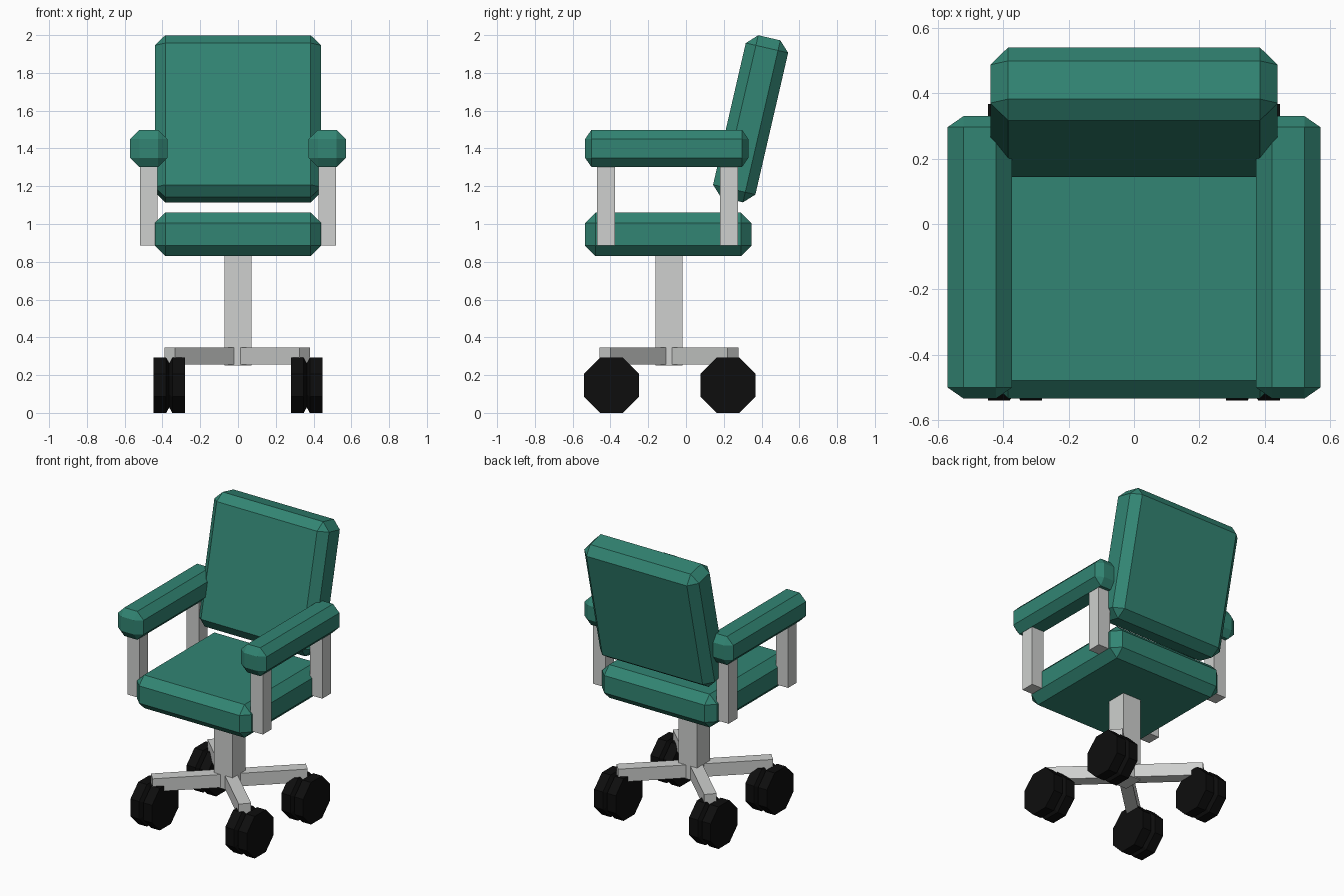
import bpy, bmesh, math
from mathutils import Matrix, Vector

if "Cube" in bpy.data.objects:
    bpy.data.objects.remove(bpy.data.objects["Cube"])


def material(name, rgb):
    m = bpy.data.materials.new(name)
    m.diffuse_color = (*rgb, 1)
    m.use_nodes = True
    m.node_tree.nodes["Principled BSDF"].inputs["Base Color"].default_value = m.diffuse_color
    return m


GREEN = material("green upholstery", (0.032, 0.235, 0.172))
METAL = material("light grey metal", (0.62, 0.63, 0.62))
BLACK = material("black rubber", (0.004, 0.004, 0.004))


def finish(bm, name, mat, loc, rot=(0, 0, 0)):
    bmesh.ops.recalc_face_normals(bm, faces=bm.faces[:])
    mesh = bpy.data.meshes.new(name)
    bm.to_mesh(mesh)
    bm.free()
    mesh.materials.append(mat)
    ob = bpy.data.objects.new(name, mesh)
    ob.location, ob.rotation_euler = loc, rot
    bpy.context.collection.objects.link(ob)
    return ob


def box(name, mat, loc, size, bevel=None, rot=(0, 0, 0)):
    """Box with an optional chamfer given separately for x, y and z."""
    bm = bmesh.new()
    bmesh.ops.create_cube(bm, size=1)
    if bevel:
        bmesh.ops.scale(bm, vec=Vector([s / b for s, b in zip(size, bevel)]), verts=bm.verts)
        bmesh.ops.bevel(bm, geom=bm.edges[:], offset=1, segments=1,
                        affect='EDGES', profile=0.5)
        bmesh.ops.scale(bm, vec=Vector(bevel), verts=bm.verts)
    else:
        bmesh.ops.scale(bm, vec=Vector(size), verts=bm.verts)
    return finish(bm, name, mat, loc, rot)


def wheel(name, loc, radius):
    """Octagonal wheel along x, with a narrow groove round the middle."""
    profile = [(-0.083, 1), (-0.016, 1), (0, 0.8), (0.016, 1), (0.083, 1)]
    bm = bmesh.new()
    rings = []
    for x, f in profile:
        rings.append([bm.verts.new((x, radius * f * math.cos(a), radius * f * math.sin(a)))
                      for a in (math.pi / 8 + k * math.pi / 4 for k in range(8))])
    for r, s in zip(rings, rings[1:]):
        for k in range(8):
            j = (k + 1) % 8
            bm.faces.new((r[k], r[j], s[j], s[k]))
    bm.faces.new(rings[0])
    bm.faces.new(rings[-1])
    return finish(bm, name, BLACK, loc)


# Seat cushion and tilted backrest
box("seat", GREEN, (0, -0.094, 0.945), (0.88, 0.88, 0.23), (0.055,) * 3)
box("backrest", GREEN, (0, 0.342, 1.557), (0.88, 0.23, 0.88), (0.055,) * 3,
    (-math.radians(13), 0, 0))

# Armrests and their posts
for side, s in (("left", -1), ("right", 1)):
    box(side + "_armrest", GREEN, (s * 0.472, -0.102, 1.40), (0.197, 0.865, 0.197),
        (0.049, 0.034, 0.049))
    for end, y in (("front", -0.423), ("back", 0.228)):
        box(f"{side}_{end}_arm_post", METAL, (s * 0.473, y, 1.1), (0.094, 0.094, 0.43))

# Central column and the crossed base bars
CY = -0.09
box("column", METAL, (0, CY, 0.545), (0.142, 0.142, 0.59))
for i, s in enumerate((-1, 1)):
    box(f"base_bar_{i + 1}", METAL, (-0.004, CY, 0.301 - 0.001 * i), (0.985, 0.08, 0.09),
        rot=(0, 0, s * math.radians(43.5)))

# Four wheels
R = 0.146 / math.cos(math.pi / 8)
for side, x in (("left", -0.364), ("right", 0.364)):
    for end, y in (("front", -0.394), ("back", 0.222)):
        wheel(f"{side}_{end}_wheel", (x, y, 0.146), R)
